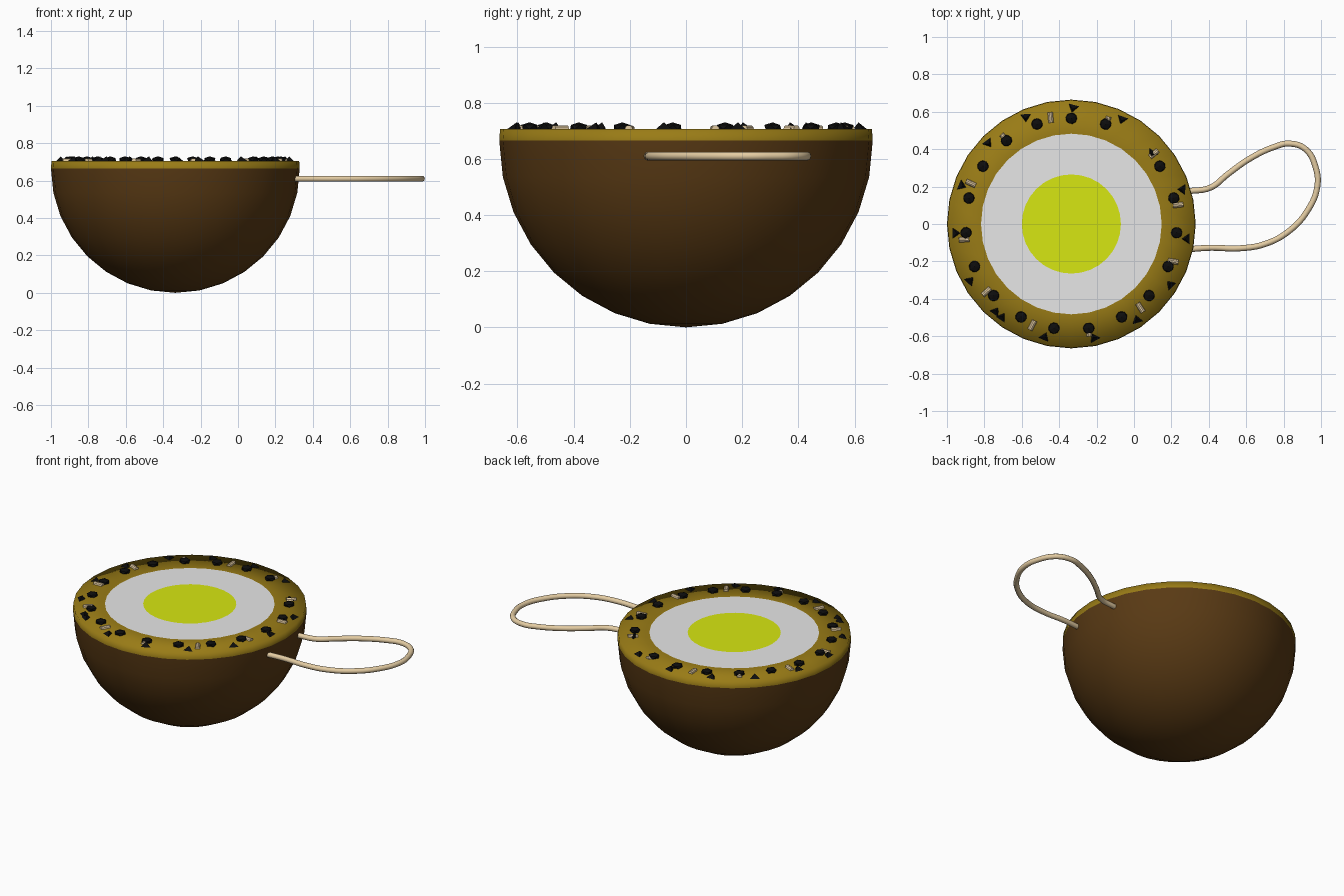
import bpy, bmesh, math, random
from mathutils import Matrix, Vector

if "Cube" in bpy.data.objects:
    bpy.data.objects.remove(bpy.data.objects["Cube"])
random.seed(4)

CX, R, TOP, BAND = -0.335, 0.665, 0.706, 0.665
SEG = 32


def material(name, rgb):
    m = bpy.data.materials.new(name)
    m.use_nodes = True
    m.diffuse_color = (*rgb, 1)
    m.node_tree.nodes["Principled BSDF"].inputs["Base Color"].default_value = (*rgb, 1)
    return m


brown = material("shell brown", (0.1, 0.042, 0.007))
gold = material("rim gold", (0.32, 0.2, 0.008))
white = material("pale flesh", (0.8, 0.8, 0.8))
lime = material("lime centre", (0.68, 0.8, 0.006))
black = material("seed black", (0.004, 0.004, 0.004))
tan = material("rope tan", (0.77, 0.6, 0.36))


def finish(bm, name, mat, smooth):
    me = bpy.data.meshes.new(name)
    for f in bm.faces:
        f.smooth = smooth
    bm.to_mesh(me)
    bm.free()
    me.materials.append(mat)
    ob = bpy.data.objects.new(name, me)
    bpy.context.collection.objects.link(ob)
    return ob


def lathe(name, profile, mat, smooth):
    """Spin an (r, z) profile, listed from bottom to top, about the bowl axis."""
    bm = bmesh.new()
    vs = [bm.verts.new((CX, r, z)) for r, z in profile]
    es = [bm.edges.new(p) for p in zip(vs, vs[1:])]
    bmesh.ops.spin(bm, geom=vs + es, cent=(CX, 0, 0), axis=(0, 0, 1),
                   angle=math.tau, steps=SEG, use_duplicate=False)
    bmesh.ops.remove_doubles(bm, verts=bm.verts, dist=1e-4)
    bmesh.ops.recalc_face_normals(bm, faces=bm.faces)
    up = max(bm.faces, key=lambda f: f.calc_center_median().z)
    if len({round(z, 3) for r, z in profile}) == 1 and up.normal.z < 0:
        bmesh.ops.reverse_faces(bm, faces=bm.faces)
    return finish(bm, name, mat, smooth)


# Half shell, rim band and the flat cut face
arc = [i * math.pi / 16 for i in range(9)]
lathe("shell", [(R * math.sin(a), BAND - R * math.cos(a)) for a in arc], brown, True)
rim = lathe("rim", [(R, BAND), (R - 0.003, TOP), (0.483, TOP)], gold, True)
if rim.data.polygons[0].normal.z < -0.5:
    rim.data.flip_normals()
lathe("flesh_ring", [(0.483, TOP), (0.265, TOP)], white, False)
lathe("centre_disc", [(0.265, TOP), (0, TOP)], lime, False)


def place(angle, radius, z):
    """Frame on the rim whose local x points outward."""
    a = math.radians(angle)
    return (Matrix.Translation((CX + radius * math.cos(a), radius * math.sin(a), z))
            @ Matrix.Rotation(a, 4, "Z"))


# Round seeds
bm = bmesh.new()
for k in range(19):
    if k == 2:
        continue
    m = place(90 - k * 360 / 19, 0.565, 0.713) @ Matrix.Diagonal((1, 1, 0.5, 1))
    m = m @ Matrix.Rotation(random.uniform(0, 1), 4, "Z")
    bmesh.ops.create_icosphere(bm, subdivisions=1, radius=0.034, matrix=m)
finish(bm, "round_seeds", black, False)

# Pointed chips with the tip toward the centre
bm = bmesh.new()
spots = [(88.5 - 24 * k, 0.575 if k == 2 else 0.622) for k in range(15)] + [(-130, 0.62)]
for angle, radius in spots:
    m = place(angle + random.uniform(-1, 1), radius, 0.703)
    m = m @ Matrix.Rotation(random.uniform(-0.4, 0.4), 4, "Z")
    pts = [(0.018, 0.032, 0), (0.018, -0.032, 0), (-0.026, 0, 0.005), (-0.008, 0, 0.027)]
    bmesh.ops.convex_hull(bm, input=[bm.verts.new(m @ Vector(p)) for p in pts])
bmesh.ops.recalc_face_normals(bm, faces=bm.faces)
finish(bm, "pointed_chips", black, False)

# Short fibre sticks
bm = bmesh.new()
for k in range(12):
    m = place(101 - 30.3 * k, 0.58, 0.706) @ Matrix.Rotation(random.uniform(-0.2, 0.2), 4, "Z")
    m = m @ Matrix.Rotation(math.pi / 2, 4, "Y")
    bmesh.ops.create_cone(bm, cap_ends=True, segments=10, radius1=0.014, radius2=0.014,
                          depth=0.056, matrix=m)
sticks = finish(bm, "fibre_sticks", tan, False)

# Rope loop on the left side
path = [(0.29, 0.175), (0.41, 0.195), (0.50, 0.265), (0.62, 0.35), (0.75, 0.412),
        (0.83, 0.43), (0.917, 0.40), (0.972, 0.30), (0.98, 0.20), (0.93, 0.075),
        (0.83, -0.037), (0.70, -0.107), (0.565, -0.13), (0.41, -0.127), (0.29, -0.135)]
cu = bpy.data.curves.new("rope_loop", "CURVE")
cu.dimensions = "3D"
cu.bevel_depth = 0.016
cu.bevel_resolution = 3
cu.use_fill_caps = True
cu.resolution_u = 6
sp = cu.splines.new("BEZIER")
sp.bezier_points.add(len(path) - 1)
for bp, (x, y) in zip(sp.bezier_points, path):
    bp.co = (x, y, 0.61)
    bp.handle_left_type = bp.handle_right_type = "AUTO"
sp.use_smooth = True
cu.materials.append(tan)
rope = bpy.data.objects.new("rope_loop", cu)
bpy.context.collection.objects.link(rope)
